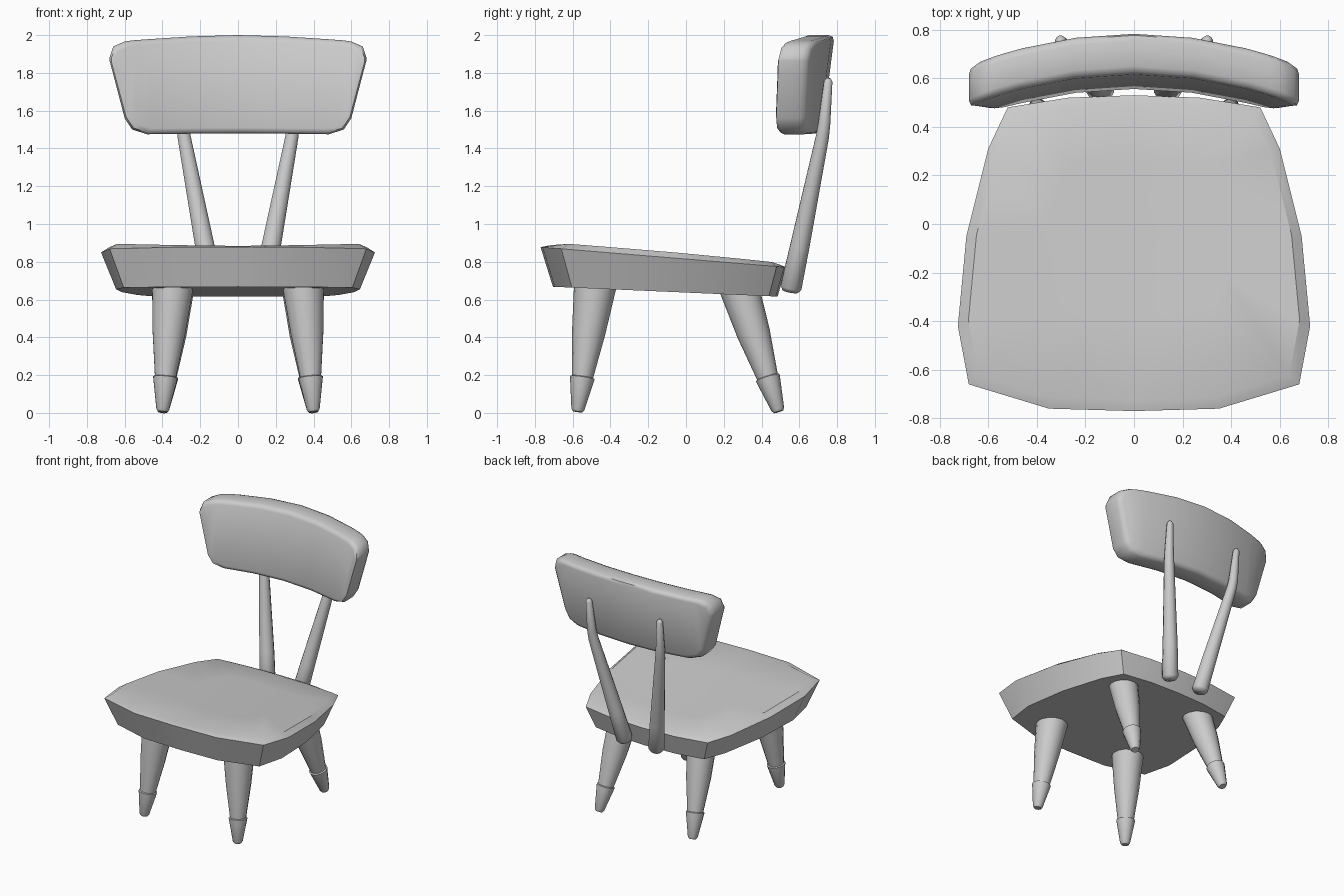
import bpy, bmesh, math
from mathutils import Vector

if "Cube" in bpy.data.objects:
    bpy.data.objects.remove(bpy.data.objects["Cube"])


def finish(name, bm, angle):
    bmesh.ops.recalc_face_normals(bm, faces=bm.faces)
    me = bpy.data.meshes.new(name)
    bm.to_mesh(me)
    bm.free()
    ob = bpy.data.objects.new(name, me)
    bpy.context.collection.objects.link(ob)
    bpy.ops.object.select_all(action='DESELECT')
    ob.select_set(True)
    bpy.context.view_layer.objects.active = ob
    bpy.ops.object.shade_smooth_by_angle(angle=math.radians(angle))
    return ob


def loft(rings):
    """Bridge equal-length closed rings; returns bmesh and ring vertices."""
    bm = bmesh.new()
    vs = [[bm.verts.new(p) for p in r] for r in rings]
    n = len(rings[0])
    for a, b in zip(vs, vs[1:]):
        for i in range(n):
            j = (i + 1) % n
            bm.faces.new((a[i], a[j], b[j], b[i]))
    return bm, vs


def tube(name, points, radii, sides, angle=40):
    """Round tapered bar along a path."""
    pts = [Vector(p) for p in points]
    rings = []
    for i, p in enumerate(pts):
        d = (pts[min(i + 1, len(pts) - 1)] - pts[max(i - 1, 0)]).normalized()
        u = Vector((0, 1, 0)).cross(d).normalized()
        v = d.cross(u)
        rings.append([p + radii[i] * (math.cos(t) * u + math.sin(t) * v)
                      for t in (2 * math.pi * (k + .5) / sides for k in range(sides))])
    bm, vs = loft(rings)
    bm.faces.new(vs[0])
    bm.faces.new(vs[-1])
    return finish(name, bm, angle)


# Seat: flared sides, soft rim and a slightly dished top sloping to the back
half = [(.35, -.76), (.68, -.66), (.725, -.42), (.69, -.05), (.60, .31), (.52, .48), (.27, .52)]
outline = [(0, -.77)] + half + [(0, .53)] + [(-x, y) for x, y in reversed(half)]


def rim_z(y):
    return .872 - .082 * (y + .7)


def top_ring(s):
    return [(x * s, y * s, rim_z(y * s) + .01 + .02 * min(1, (x * s / .65) ** 2))
            for x, y in outline]


bottom = [(x * .89, y * .915, .665 - .04 * (y + .7)) for x, y in outline]
rim = [(x, y, rim_z(y)) for x, y in outline]
bm, vs = loft([bottom, rim, top_ring(.94), top_ring(.5)])
bm.faces.new(vs[0])
centre = bm.verts.new((0, 0, rim_z(0) + .01))
for i, v in enumerate(vs[-1]):
    bm.faces.new((v, vs[-1][(i + 1) % len(outline)], centre))
finish("seat", bm, 32)

# Backrest: columns (x, bottom z, top z), bent backwards in plan and tilted
cols = [(0, 1.48, 2.0), (.25, 1.478, 1.993), (.48, 1.475, 1.978), (.56, 1.50, 1.972),
        (.60, 1.56, 1.966), (.66, 1.79, 1.94), (.68, 1.865, 1.88)]
cols = [(-x, a, b) for x, a, b in reversed(cols[1:])] + cols
n = len(cols)
loop = [(x, a) for x, a, b in cols] + [(x, b) for x, a, b in reversed(cols)]


def back_ring(depth, inset):
    ring = []
    for x, z in loop:
        x *= 1 - inset / .68
        z = 1.74 + (z - 1.74) * (1 - inset / .26)
        ring.append((x, .552 + depth + .13 * (z - 1.48) - .27 * x * x, z))
    return ring


bm, vs = loft([back_ring(d, i) for d, i in
               [(0, .03), (.009, .009), (.03, 0), (.135, 0), (.158, .009), (.167, .03)]])
for ring in (vs[0], vs[-1]):
    for i in range(n - 1):
        bm.faces.new((ring[i], ring[i + 1], ring[2 * n - 2 - i], ring[2 * n - 1 - i]))
finish("backrest", bm, 50)


# Legs: tapered upper part with a separate collared foot
def leg(name, foot, top, r_top):
    foot, top = Vector(foot), Vector(top)
    at = lambda z: foot.lerp(top, z / top.z)
    tube(name, [at(.17), at(.42), top], [.054, .088, r_top], 14)
    tube(name + "_foot", [at(z) for z in (.006, .02, .165, .187, .192)],
         [.026, .035, .062, .066, .055], 14, 35)


for s, side in ((1, "right"), (-1, "left")):
    leg("front_leg_" + side, (s * .40, -.575, 0), (s * .345, -.48, .68), .113)
    leg("rear_leg_" + side, (s * .40, .492, 0), (s * .335, .282, .66), .105)
    # Bent rods carrying the backrest
    tube("back_rod_" + side,
         [(s * .133, .552, .643), (s * .137, .556, .665), (s * .175, .602, .88),
          (s * .285, .722, 1.46), (s * .293, .732, 1.53), (s * .302, .753, 1.755),
          (s * .303, .755, 1.772)],
         [.042, .058, .053, .036, .033, .023, .012], 12, 60)
